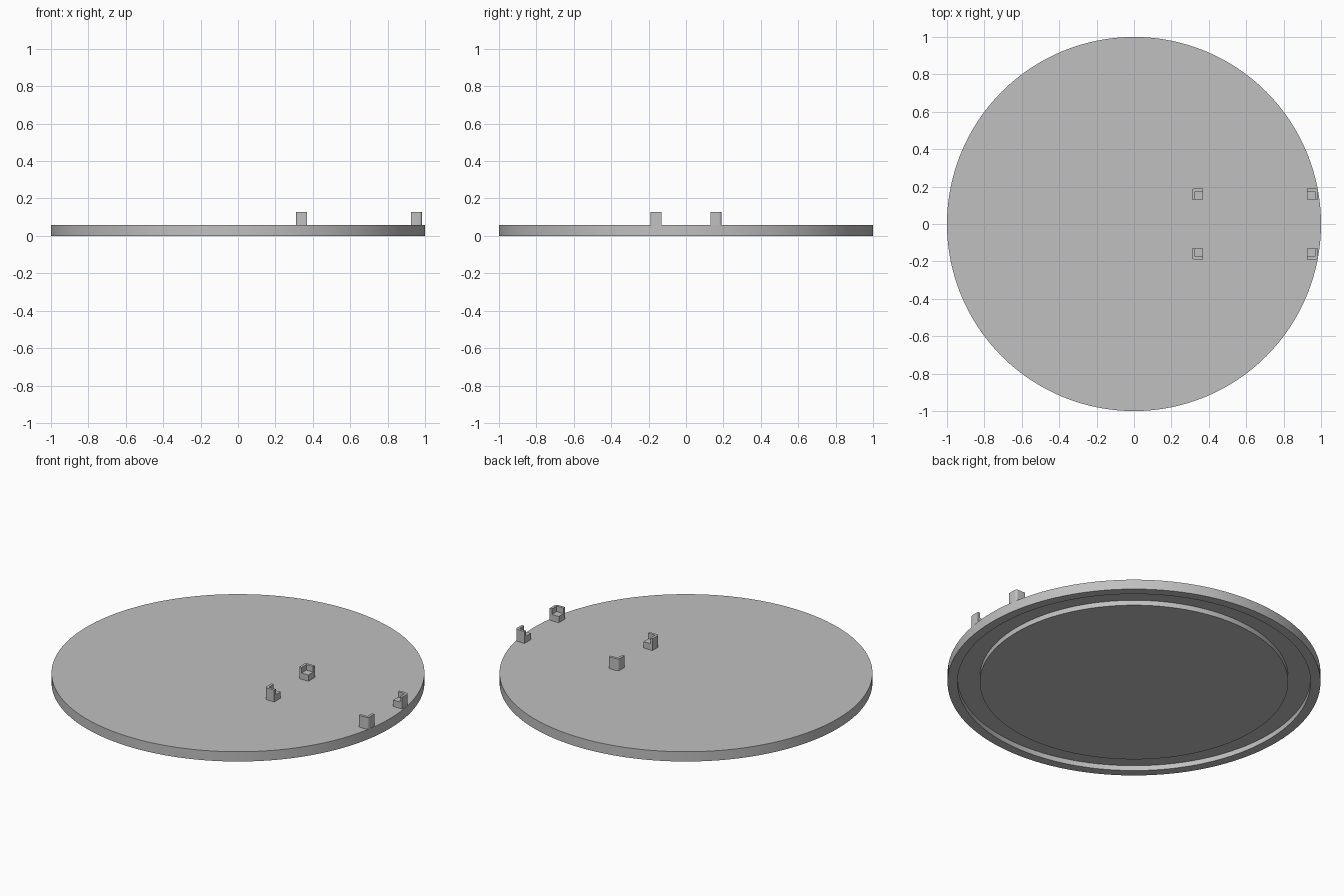
import bpy, bmesh, math

if "Cube" in bpy.data.objects:
    bpy.data.objects.remove(bpy.data.objects["Cube"], do_unlink=True)

grey = bpy.data.materials.new("plain grey")
GREY = (0.53, 0.53, 0.53, 1)
grey.use_nodes = True
grey.diffuse_color = GREY
grey.node_tree.nodes["Principled BSDF"].inputs["Base Color"].default_value = GREY

SEGMENTS = 128
THICK = 0.058


def finish(name, bm):
    """Turn a bmesh into a named object, smooth except at sharp edges."""
    bmesh.ops.recalc_face_normals(bm, faces=bm.faces)
    mesh = bpy.data.meshes.new(name)
    bm.to_mesh(mesh)
    bm.free()
    mesh.materials.append(grey)
    obj = bpy.data.objects.new(name, mesh)
    bpy.context.collection.objects.link(obj)
    bpy.ops.object.select_all(action='DESELECT')
    obj.select_set(True)
    bpy.context.view_layer.objects.active = obj
    bpy.ops.object.shade_smooth_by_angle(angle=math.radians(30))
    return obj


def lathe(name, profile):
    bm = bmesh.new()
    verts = [bm.verts.new((r, 0, z)) for r, z in profile]
    edges = [bm.edges.new(pair) for pair in zip(verts, verts[1:])]
    bmesh.ops.spin(bm, geom=verts + edges, cent=(0, 0, 0), axis=(0, 0, 1),
                   angle=math.tau, steps=SEGMENTS, use_merge=True)
    bmesh.ops.remove_doubles(bm, verts=bm.verts, dist=1e-5)
    return finish(name, bm)


def add_prism(bm, outline, z0, z1):
    face = bm.faces.new([bm.verts.new((x, y, z0)) for x, y in outline])
    top = bmesh.ops.extrude_face_region(bm, geom=[face], use_keep_orig=True)["geom"]
    bmesh.ops.translate(bm, vec=(0, 0, z1 - z0),
                        verts=[g for g in top if isinstance(g, bmesh.types.BMVert)])


# Round plate with a ring groove cut into the underside
lathe("round_plate", [(0, 0), (0.827, 0), (0.827, 0.03), (0.947, 0.03),
                      (0.947, 0), (1, 0), (1, THICK), (0, THICK)])

# Corner holders: an L-shaped wall with a rounded outer corner around a low shelf
HALF, WALL, ROUND = 0.03, 0.015, 0.014
SHELF_TOP, WALL_TOP = 0.095, 0.128
inner = HALF - WALL
mid = HALF - ROUND
arc = [(mid + ROUND * math.cos(a), mid + ROUND * math.sin(a))
       for a in [math.radians(15 * i) for i in range(7)]]
wall = [(HALF, -HALF)] + arc + [(-HALF, HALF), (-HALF, inner),
                                (inner, inner), (inner, -HALF)]
shelf = [(-HALF, -HALF), (inner, -HALF), (inner, inner), (-HALF, inner)]

for sx, side, cx in ((-1, "inner", 0.34), (1, "outer", 0.954)):
    for sy, end in ((-1, "front"), (1, "back")):
        def place(outline):
            return [(cx + sx * x, sy * (0.16 + y)) for x, y in outline]
        bm = bmesh.new()
        add_prism(bm, place(wall), THICK - 0.005, WALL_TOP)
        add_prism(bm, place(shelf), THICK - 0.005, SHELF_TOP)
        finish(f"{end}_{side}_corner_holder", bm)
